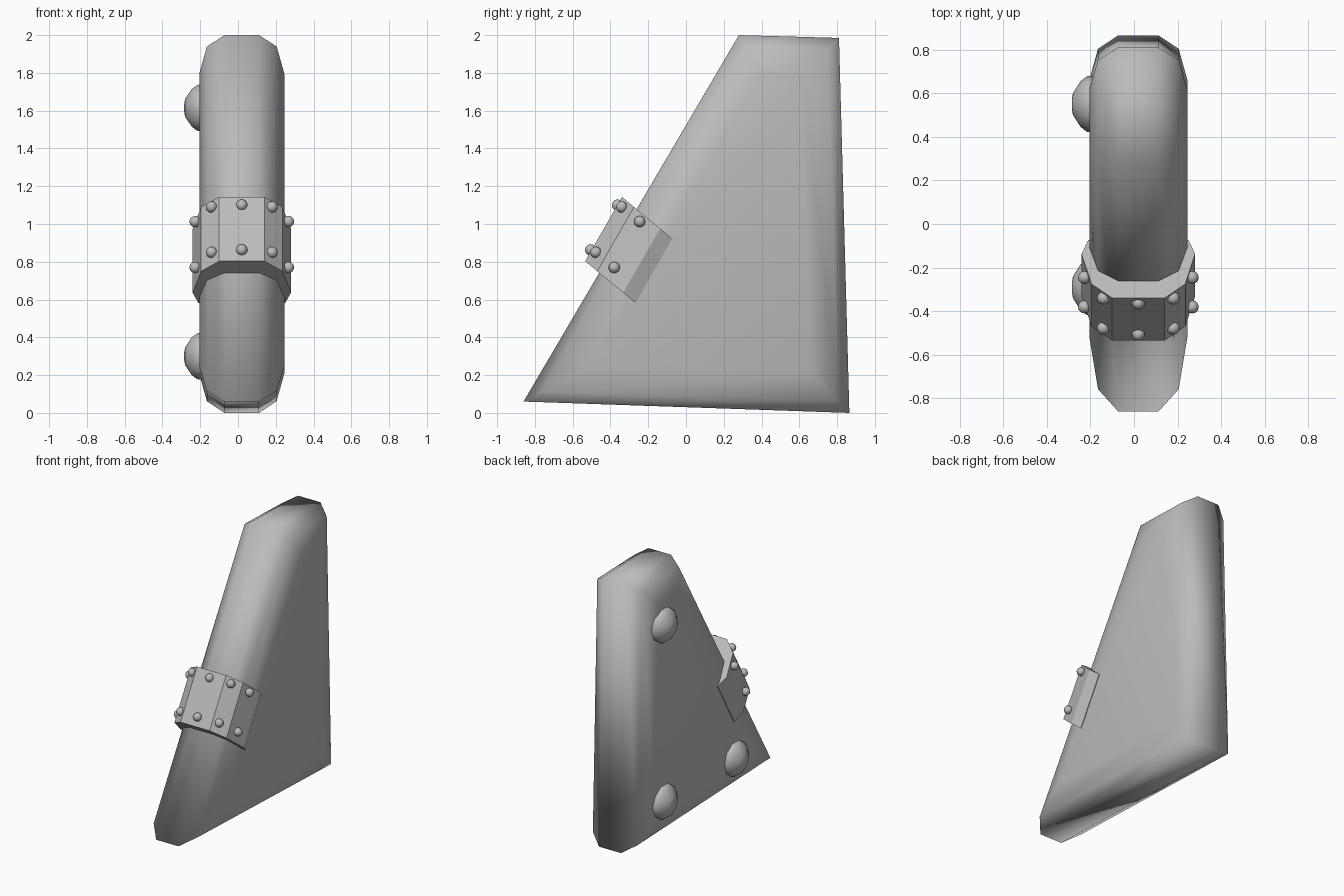
import bpy, bmesh, math
from mathutils import Vector, Matrix

cube = bpy.data.objects.get("Cube")
if cube:
    bpy.data.objects.remove(cube, do_unlink=True)

MID = 0.02  # x of the body's centre plane

metal = bpy.data.materials.new("grey metal")
metal.use_nodes = True
GREY = (0.5, 0.5, 0.5, 1)
metal.diffuse_color = GREY
metal.node_tree.nodes["Principled BSDF"].inputs["Base Color"].default_value = GREY


def finish(name, bm, smooth):
    bmesh.ops.recalc_face_normals(bm, faces=bm.faces)
    mesh = bpy.data.meshes.new(name)
    bm.to_mesh(mesh)
    bm.free()
    mesh.materials.append(metal)
    for poly in mesh.polygons:
        poly.use_smooth = smooth
    obj = bpy.data.objects.new(name, mesh)
    bpy.context.collection.objects.link(obj)
    return obj


def loft(name, loops, smooth):
    """Bridge closed rings of points and cap both ends."""
    bm = bmesh.new()
    rings = [[bm.verts.new(p) for p in loop] for loop in loops]
    n = len(rings[0])
    for a, b in zip(rings, rings[1:]):
        for i in range(n):
            j = (i + 1) % n
            bm.faces.new((a[i], a[j], b[j], b[i]))
    bm.faces.new(rings[0])
    bm.faces.new(rings[-1])
    return finish(name, bm, smooth)


def inset(points, d):
    """Move each edge of a counter-clockwise outline inward by d."""
    result = []
    for i, p in enumerate(points):
        e1 = (p - points[i - 1]).normalized()
        e2 = (points[(i + 1) % len(points)] - p).normalized()
        n1, n2 = Vector((-e1.y, e1.x)), Vector((-e2.y, e2.x))
        result.append(p + (n1 + n2) * d / (1 + n1.dot(n2)))
    return result


# Wedge body: side outline in (y, z), rounded over towards both sides
outline = [Vector(p) for p in ((-0.86, 0.06), (0.865, 0), (0.81, 1.985), (0.28, 2))]
section = [(-0.225, 0.2), (-0.185, 0.06), (-0.092, 0), (0.092, 0), (0.185, 0.06), (0.225, 0.2)]
loft("body", [[(MID + x, p.x, p.y) for p in inset(outline, d)] for x, d in section], True)

# Strap wrapped round the sloping front edge: (half width, depth) section
half = [(0.12, 0), (0.215, 0.083), (0.26, 0.262), (0.23, 0.346)]
strap = [(-w, d) for w, d in reversed(half)] + half
depth_dir = Vector((0, 0.77, -0.638))
ends = [Vector((MID, -0.534, 0.803)), Vector((MID, -0.339, 1.143))]
loft("strap", [[e + depth_dir * d + Vector((w, 0, 0)) for w, d in strap] for e in ends], False)

# Rivets in two rows on the strap
rows = {
    "upper": [(0, -0.362, 1.1), (0.16, -0.34, 1.09), (0.247, -0.245, 1.013)],
    "lower": [(0, -0.505, 0.863), (0.16, -0.477, 0.85), (0.247, -0.38, 0.77)],
}
for row, spots in rows.items():
    for x, y, z in spots:
        for side in ((1, -1) if x else (1,)):
            bm = bmesh.new()
            bmesh.ops.create_uvsphere(bm, u_segments=12, v_segments=8, radius=0.03,
                                      matrix=Matrix.Translation((MID + side * x, y, z)))
            finish(row + "_rivet", bm, True)

# Large domed bolts on one side
dome = [(-0.18, 0.13), (-0.215, 0.128), (-0.245, 0.105), (-0.28, 0.05), (-0.285, 0.02)]
SEGMENTS = 10
for y, z in ((0.55, 1.615), (0.55, 0.3), (-0.29, 0.3)):
    loops = []
    for x, r in dome:
        angles = [math.tau * i / SEGMENTS for i in range(SEGMENTS)]
        loops.append([(x, y + r * math.cos(a), z + r * math.sin(a)) for a in angles])
    loft("side_bolt", loops, True)
